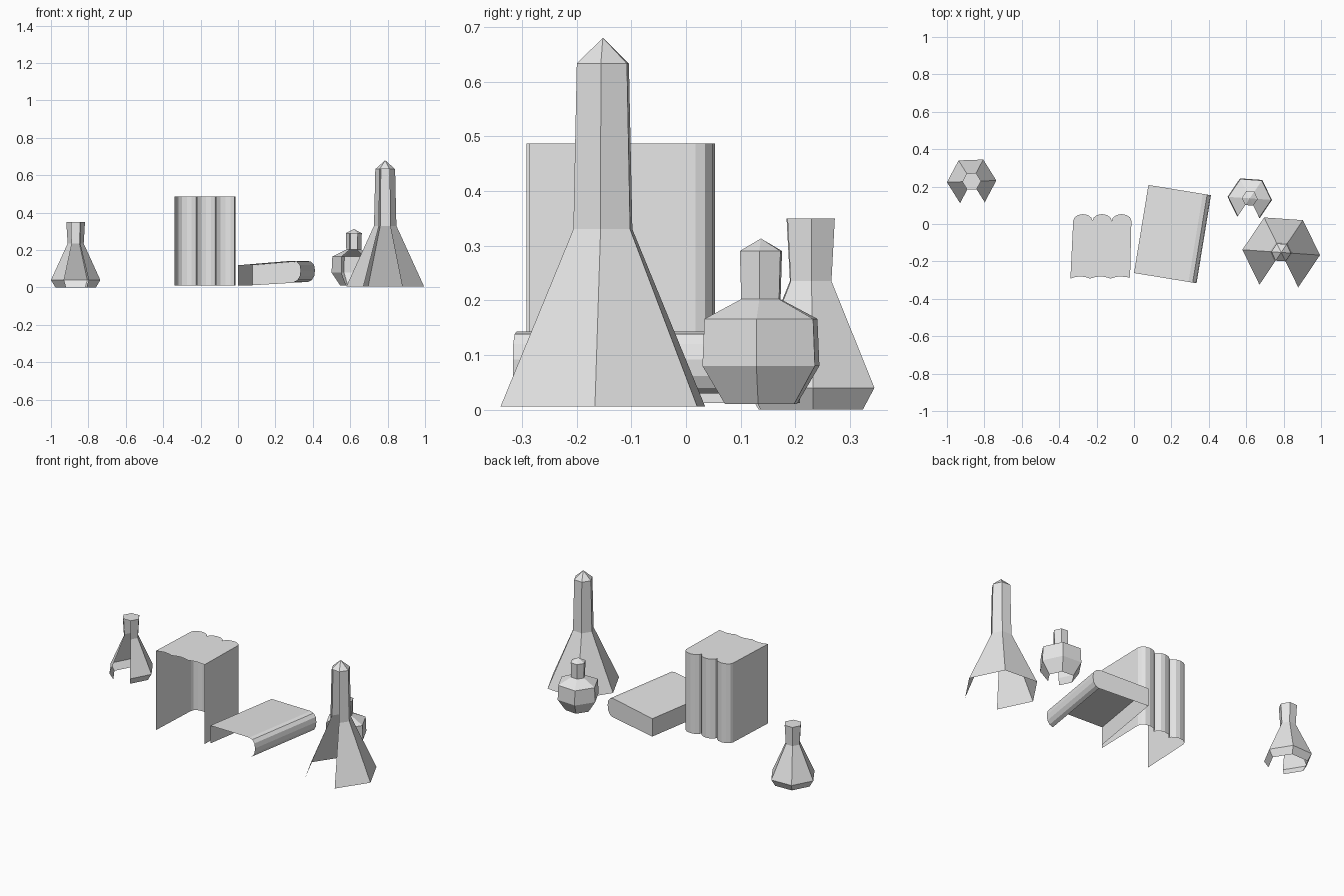
import bpy, bmesh
from math import sin, cos, pi, radians
from mathutils import Vector, Matrix

cube = bpy.data.objects.get("Cube")
if cube:
    bpy.data.objects.remove(cube, do_unlink=True)

# One plain grey for everything
grey = bpy.data.materials.new("plain_grey")
grey.use_nodes = True
grey.diffuse_color = (0.8, 0.8, 0.8, 1)
grey.node_tree.nodes["Principled BSDF"].inputs["Base Color"].default_value = (0.8, 0.8, 0.8, 1)


def finish(bm, name):
    mesh = bpy.data.meshes.new(name)
    bmesh.ops.recalc_face_normals(bm, faces=bm.faces)
    bm.to_mesh(mesh)
    bm.free()
    mesh.materials.append(grey)
    obj = bpy.data.objects.new(name, mesh)
    bpy.context.collection.objects.link(obj)
    return obj


def bottle(name, x, y, turn, profile, tip=None, sides=6):
    """Six-sided bottle from (radius, height) rings, open below and at the front."""
    bm = bmesh.new()
    angles = [radians(turn) + 2 * pi * i / sides for i in range(sides)]
    rings = [[bm.verts.new((x + r * cos(a), y + r * sin(a), z)) for a in angles]
             for r, z in profile]
    for low, high in zip(rings, rings[1:]):
        for i in range(sides):
            if i == 4:          # front panel is left open
                continue
            j = (i + 1) % sides
            bm.faces.new((low[i], low[j], high[j], high[i]))
    # Flat lid or pointed stopper
    if tip is None:
        bm.faces.new(rings[-1])
    else:
        peak = bm.verts.new((x, y, tip))
        for i in range(sides):
            bm.faces.new((rings[-1][i], rings[-1][(i + 1) % sides], peak))
    return finish(bm, name)


bottle("small_flask", -0.868, 0.228, 2,
       [(0.108, 0), (0.132, 0.04), (0.043, 0.235), (0.05, 0.35)])
bottle("round_bottle", 0.619, 0.137, -4,
       [(0.073, 0.01), (0.119, 0.08), (0.115, 0.166), (0.04, 0.202), (0.043, 0.29)],
       tip=0.313)
bottle("tall_bottle", 0.787, -0.152, -4,
       [(0.208, 0.006), (0.06, 0.33), (0.053, 0.633)], tip=0.68)

# Row of three standing books: side walls, rounded spines, top; open front and bottom
back_x = [-0.325, -0.222, -0.119, -0.014]
front_x = [-0.34, -0.235, -0.125, -0.021]
spine_y, bulge, front_y, steps = 0.017, 0.036, -0.292, 6
outline = [(front_x[0], front_y)]
for a, b in zip(back_x, back_x[1:]):
    mid, half = (a + b) / 2, (b - a) / 2
    for k in range(0 if a == back_x[0] else 1, steps + 1):
        t = pi * k / steps
        outline.append((mid - half * cos(t), spine_y + bulge * sin(t)))
outline.append((front_x[-1], front_y + 0.006))
# Shallow hollow front edges of the pages
hollow = []
for a, b in reversed(list(zip(front_x, front_x[1:]))):
    for f in (0.75, 0.5, 0.25):
        hollow.append((a + (b - a) * f, front_y + 0.012 * sin(pi * f)))
    if a != front_x[0]:
        hollow.append((a, front_y))

bm = bmesh.new()
low = [bm.verts.new((x, y, 0.012)) for x, y in outline]
high = [bm.verts.new((x, y, 0.487)) for x, y in outline]
for i in range(len(outline) - 1):
    bm.faces.new((low[i], low[i + 1], high[i + 1], high[i]))
bm.faces.new(high + [bm.verts.new((x, y, 0.487)) for x, y in hollow])
finish(bm, "standing_books")

# Tilted book lying down: page side, cover and rounded spine, closed at the back
section = [(0, 0.012), (0, 0.119), (0.295, 0.143), (0.318, 0.138), (0.334, 0.12),
           (0.339, 0.092), (0.335, 0.062), (0.322, 0.04), (0.302, 0.03)]
place = Matrix.Translation((0, -0.262, 0)) @ Matrix.Rotation(radians(-9.3), 4, 'Z')
depth = 0.477
bm = bmesh.new()
front = [bm.verts.new(place @ Vector((u, 0, z))) for u, z in section]
back = [bm.verts.new(place @ Vector((u, depth, z))) for u, z in section]
for i in range(len(section) - 1):
    bm.faces.new((front[i], front[i + 1], back[i + 1], back[i]))
bm.faces.new(back)
finish(bm, "lying_book")
